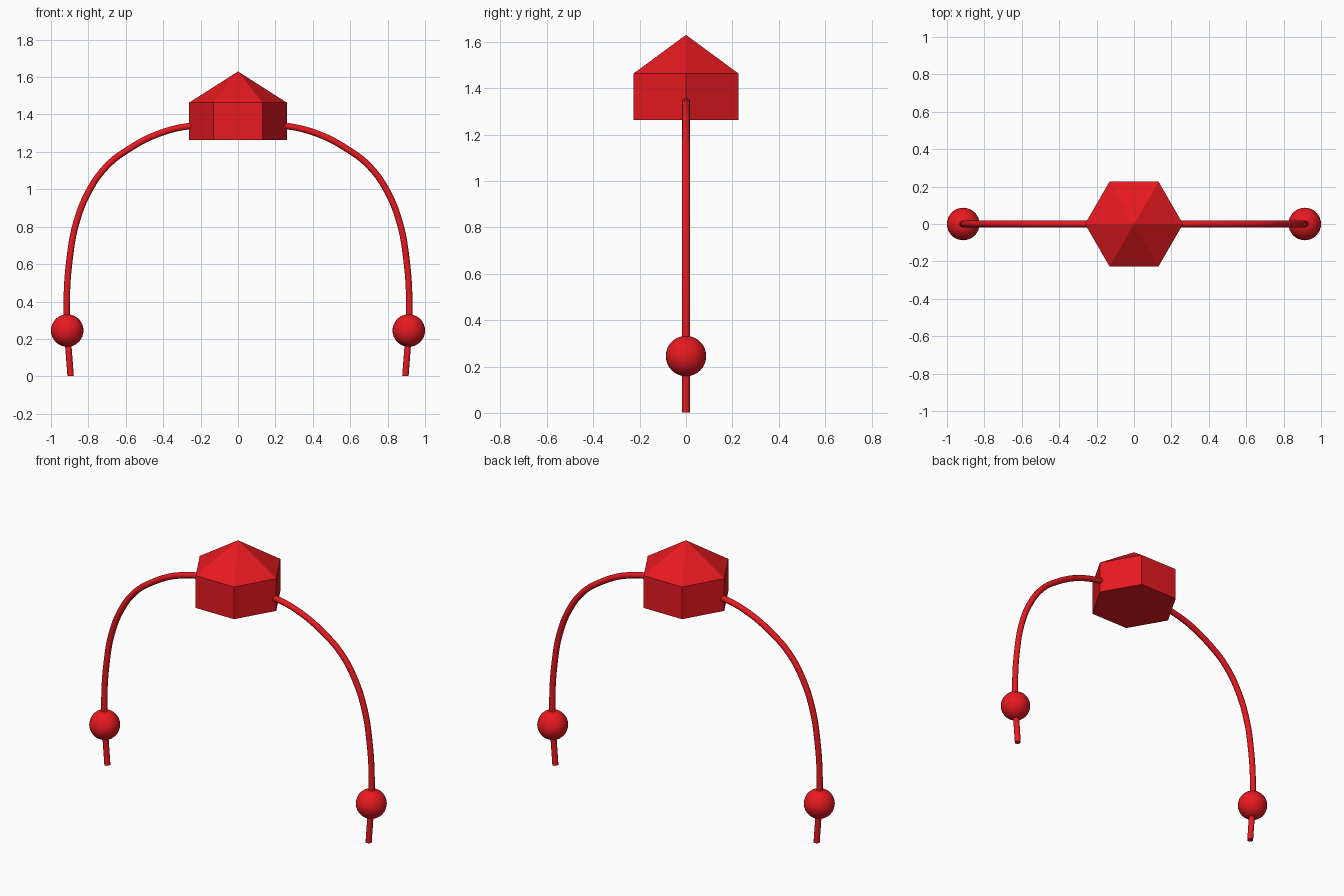
import bpy
import math

if "Cube" in bpy.data.objects:
    bpy.data.objects.remove(bpy.data.objects["Cube"])

red = bpy.data.materials.new("red")
red.diffuse_color = (0.8, 0.01, 0.015, 1)
red.use_nodes = True
red.node_tree.nodes["Principled BSDF"].inputs["Base Color"].default_value = red.diffuse_color


def finish(name):
    obj = bpy.context.object
    obj.name = name
    obj.data.materials.append(red)
    return obj


# Hexagonal cap: straight walls with a pyramid roof, corners on the x axis
R, Z0, Z1, Z2 = 0.262, 1.263, 1.463, 1.63
bpy.ops.mesh.primitive_cone_add(vertices=6, radius1=R, radius2=0, depth=Z2 - Z0,
                                location=(0, 0, (Z0 + Z2) / 2))
cap = finish("hexagonal_cap")
bpy.data.objects.remove(cap)

ring = [(R * math.cos(i * math.pi / 3), R * math.sin(i * math.pi / 3)) for i in range(6)]
verts = [(x, y, Z0) for x, y in ring] + [(x, y, Z1) for x, y in ring] + [(0, 0, Z2)]
faces = [tuple(reversed(range(6)))]
for i in range(6):
    j = (i + 1) % 6
    faces += [(i, j, j + 6, i + 6), (i + 6, j + 6, 12)]
mesh = bpy.data.meshes.new("hexagonal_cap")
mesh.from_pydata(verts, [], faces)
mesh.materials.append(red)
bpy.context.collection.objects.link(bpy.data.objects.new("hexagonal_cap", mesh))

# Arched wire running through the cap, mirrored about x = 0
half = [(0.2, 1.346), (0.4, 1.306), (0.6, 1.205), (0.71, 1.115), (0.80, 0.985),
        (0.865, 0.82), (0.90, 0.63), (0.916, 0.40), (0.912, 0.245), (0.895, 0.002)]
path = [(-x, z) for x, z in reversed(half)] + [(0, 1.36)] + half
curve = bpy.data.curves.new("arched_wire", 'CURVE')
curve.dimensions = '3D'
curve.bevel_depth = 0.018
curve.bevel_resolution = 3
curve.use_fill_caps = True
spline = curve.splines.new('BEZIER')
spline.bezier_points.add(len(path) - 1)
for p, (x, z) in zip(spline.bezier_points, path):
    p.co = (x, 0, z)
    p.handle_left_type = p.handle_right_type = 'AUTO'
spline.resolution_u = 6
curve.materials.append(red)
bpy.context.collection.objects.link(bpy.data.objects.new("arched_wire", curve))

# Ball near each end of the wire
for side, sx in (("left", -1), ("right", 1)):
    bpy.ops.mesh.primitive_uv_sphere_add(segments=32, ring_count=16, radius=0.087,
                                         location=(sx * 0.913, 0, 0.245))
    finish(side + "_ball")
    bpy.ops.object.shade_smooth()
